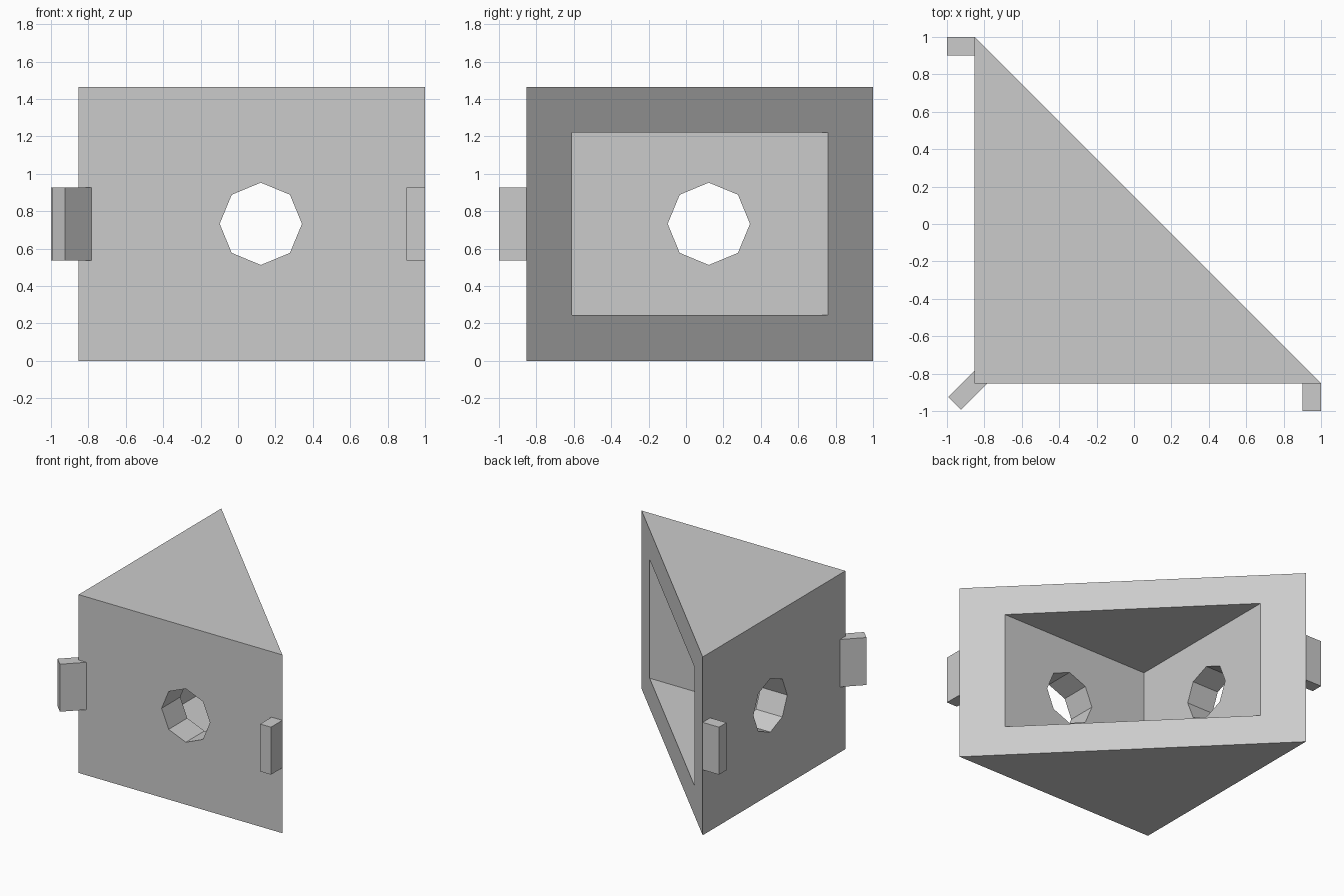
import bpy
import bmesh
from math import pi
from mathutils import Matrix, Vector

if "Cube" in bpy.data.objects:
    bpy.data.objects.remove(bpy.data.objects["Cube"], do_unlink=True)

LOW, HIGH, HEIGHT = -0.852, 1.0, 1.465   # outer wedge
WALL = 0.242
MID = HEIGHT / 2
HOLE = 0.122                             # hole centre along each wall

grey = bpy.data.materials.new("light grey")
grey.use_nodes = True
colour = (0.6, 0.6, 0.6, 1)
grey.diffuse_color = colour
grey.node_tree.nodes["Principled BSDF"].inputs["Base Color"].default_value = colour


def add_object(name, bm):
    bmesh.ops.recalc_face_normals(bm, faces=bm.faces)
    mesh = bpy.data.meshes.new(name)
    bm.to_mesh(mesh)
    bm.free()
    mesh.materials.append(grey)
    obj = bpy.data.objects.new(name, mesh)
    bpy.context.collection.objects.link(obj)
    return obj


def prism(name, outline, bottom, top):
    bm = bmesh.new()
    face = bm.faces.new([bm.verts.new((x, y, bottom)) for x, y in outline])
    made = bmesh.ops.extrude_face_region(bm, geom=[face])["geom"]
    verts = [v for v in made if isinstance(v, bmesh.types.BMVert)]
    bmesh.ops.translate(bm, verts=verts, vec=(0, 0, top - bottom))
    return add_object(name, bm)


def corner_outline(start, reach):
    return [(start, start), (reach, start), (start, reach)]


def block(name, centre, size, turn=0):
    bm = bmesh.new()
    matrix = (Matrix.Translation(centre) @ Matrix.Rotation(turn, 4, "Z")
              @ Matrix.Diagonal(Vector((*size, 1))))
    bmesh.ops.create_cube(bm, size=1, matrix=matrix)
    return add_object(name, bm)


def hole_cutter(name, centre, rotation):
    # Eight-sided bore with a corner pointing straight up
    bm = bmesh.new()
    bmesh.ops.create_cone(bm, cap_ends=True, segments=8, radius1=0.22, radius2=0.22,
                          depth=0.4, matrix=Matrix.Translation(centre) @ rotation)
    return add_object(name, bm)


# Wedge-shaped housing
body = prism("housing", corner_outline(LOW, HIGH), 0, HEIGHT)

# Cavity open through the sloping side, and a hole through each wall
inner = LOW + WALL
diagonal = LOW + HIGH
extra = 0.2
cutters = [
    prism("cavity_cutter", [(inner, inner), (diagonal - inner, inner),
                            (diagonal - inner + extra, inner + extra),
                            (inner + extra, diagonal - inner + extra),
                            (inner, diagonal - inner)], 0.245, 1.22),
    hole_cutter("front_hole_cutter", (HOLE, LOW + WALL / 2, MID), Matrix.Rotation(pi / 2, 4, "X")),
    hole_cutter("side_hole_cutter", (LOW + WALL / 2, HOLE, MID), Matrix.Rotation(pi / 2, 4, "Y")),
]
for cutter in cutters:
    cut = body.modifiers.new(cutter.name, "BOOLEAN")
    cut.operation = "DIFFERENCE"
    cut.solver = "EXACT"
    cut.object = cutter
    cutter.hide_render = True
    cutter.hide_viewport = True

# Mounting tabs at the three upright edges
tab_height = 0.39
depth = LOW + 1
block("front_tab", (0.951, -1 + depth / 2, MID), (0.098, depth, tab_height))
block("side_tab", (-1 + depth / 2, 0.951, MID), (depth, 0.098, tab_height))
block("corner_tab", (-0.88, -0.88, MID), (0.222, 0.098, tab_height), pi / 4)
